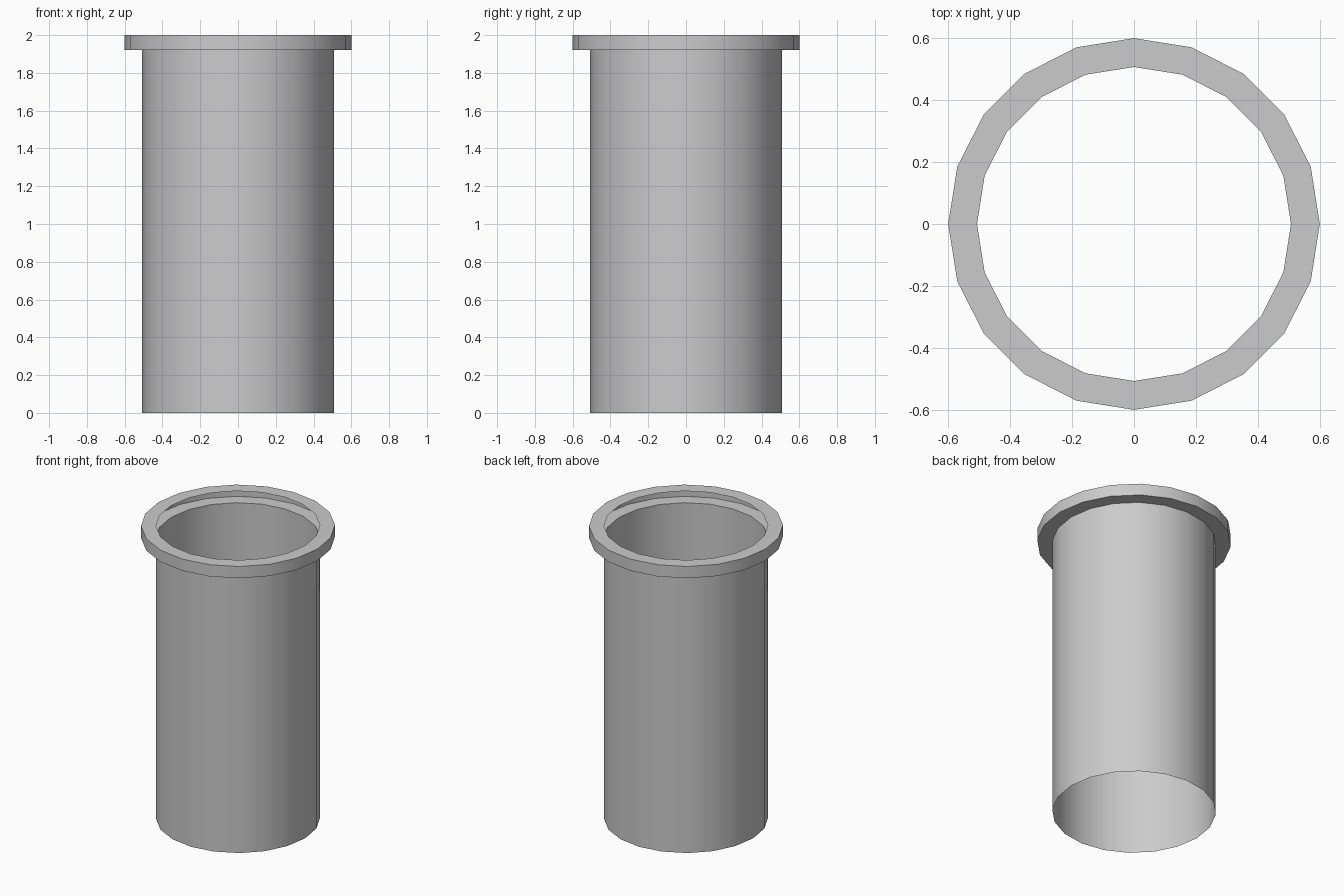
import bpy, bmesh
from math import cos, sin, tau, radians

if "Cube" in bpy.data.objects:
    bpy.data.objects.remove(bpy.data.objects["Cube"])

SIDES = 20

# Open sheet profile (radius, z): sleeve wall, underside of flange, flange wall, flange top
PROFILE = [(0.507, 0.0), (0.507, 1.92), (0.60, 1.92), (0.60, 2.0), (0.507, 2.0)]


def lathe(name, profile):
    bm = bmesh.new()
    rings = [[bm.verts.new((r * cos(tau * i / SIDES), r * sin(tau * i / SIDES), z))
              for i in range(SIDES)] for r, z in profile]
    for low, high in zip(rings, rings[1:]):
        for i in range(SIDES):
            j = (i + 1) % SIDES
            bm.faces.new((low[i], low[j], high[j], high[i]))
    mesh = bpy.data.meshes.new(name)
    bm.to_mesh(mesh)
    bm.free()
    obj = bpy.data.objects.new(name, mesh)
    bpy.context.collection.objects.link(obj)
    return obj


# Flanged sleeve, open at both ends, with a hollow rim
sleeve = lathe("flanged_sleeve", PROFILE)
bpy.context.view_layer.objects.active = sleeve
sleeve.select_set(True)
bpy.ops.object.shade_smooth_by_angle(angle=radians(30))
